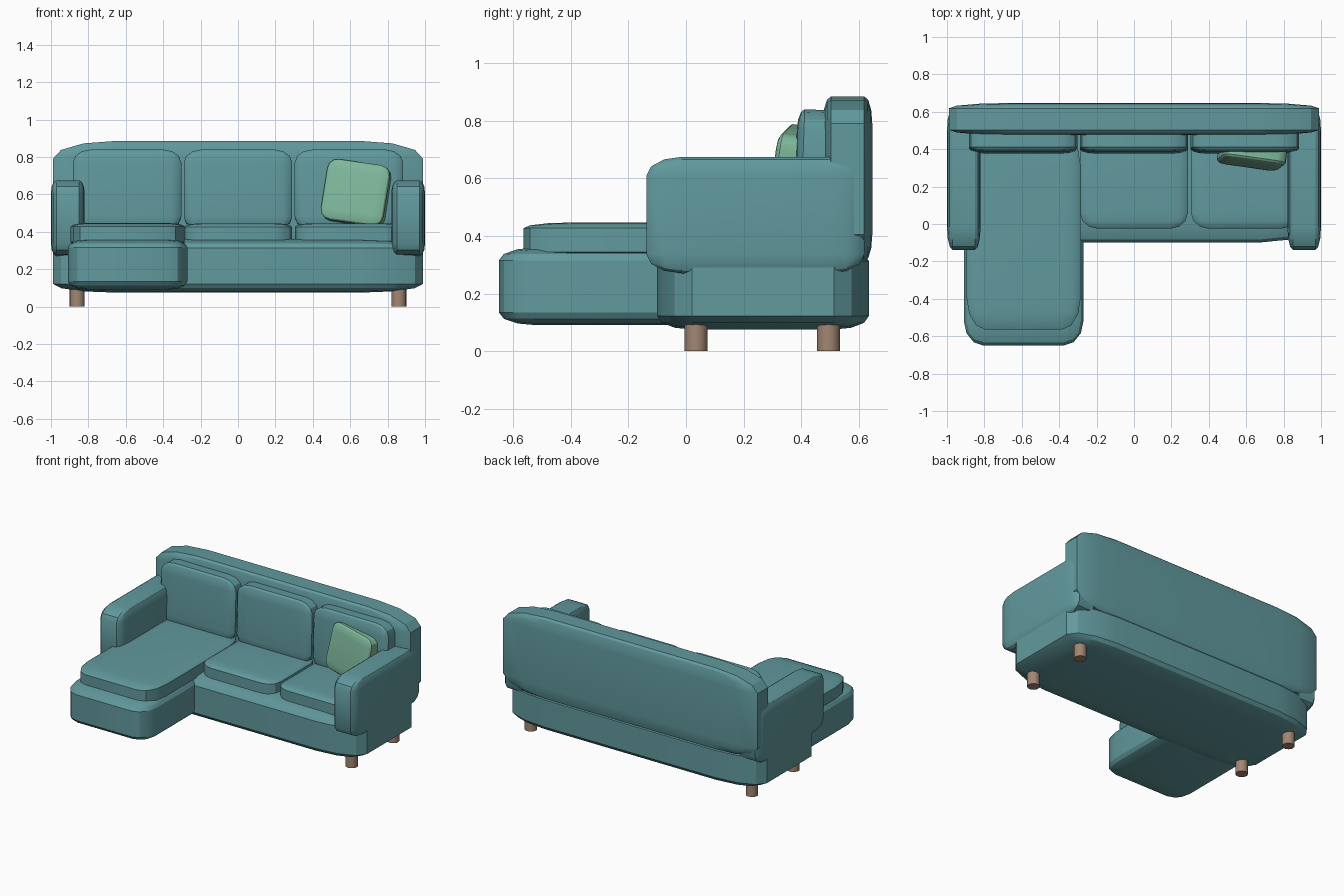
import bpy, bmesh, math
from mathutils import Matrix, Vector

if "Cube" in bpy.data.objects:
    bpy.data.objects.remove(bpy.data.objects["Cube"])


def material(name, color):
    m = bpy.data.materials.new(name)
    m.diffuse_color = (*color, 1)
    m.use_nodes = True
    m.node_tree.nodes["Principled BSDF"].inputs["Base Color"].default_value = m.diffuse_color
    return m


TEAL = material("teal_fabric", (0.12, 0.32, 0.34))
GREEN = material("green_fabric", (0.21, 0.48, 0.33))
WOOD = material("wood", (0.36, 0.24, 0.17))


def finish(name, bm, mat):
    mesh = bpy.data.meshes.new(name)
    bmesh.ops.recalc_face_normals(bm, faces=bm.faces)
    bm.to_mesh(mesh)
    bm.free()
    ob = bpy.data.objects.new(name, mesh)
    bpy.context.collection.objects.link(ob)
    mesh.materials.append(mat)
    bpy.ops.object.select_all(action='DESELECT')
    ob.select_set(True)
    bpy.context.view_layer.objects.active = ob
    bpy.ops.object.shade_smooth_by_angle(angle=math.radians(30))
    return ob


def soft_box(name, xr, yr, zr, mat=TEAL, rot=(0, 0, 0), bevel=0.165):
    """Unit cube rounded first, then stretched, so the rounding stretches too."""
    bm = bmesh.new()
    bmesh.ops.create_cube(bm, size=1)
    bmesh.ops.bevel(bm, geom=bm.edges[:], offset=bevel, offset_type='OFFSET',
                    segments=3, profile=0.5, affect='EDGES')
    ranges = (xr, yr, zr)
    bmesh.ops.scale(bm, vec=Vector([b - a for a, b in ranges]), verts=bm.verts)
    turn = Matrix.Identity(4)
    for angle, axis in zip(rot, 'XYZ'):
        turn = Matrix.Rotation(math.radians(angle), 4, axis) @ turn
    centre = Matrix.Translation([(a + b) / 2 for a, b in ranges])
    bm.transform(centre @ turn)
    return finish(name, bm, mat)


# frame: base, chaise base, backrest
soft_box("base", (-0.99, 0.99), (-0.10, 0.635), (0.075, 0.36))
soft_box("chaise_base", (-0.91, -0.27), (-0.65, 0.15), (0.09, 0.36))
soft_box("backrest", (-0.99, 0.99), (0.475, 0.647), (0.31, 0.885))

# arms
for side, s in (("left", -1), ("right", 1)):
    soft_box(side + "_arm", sorted((s * 0.82, s * 1.0)), (-0.138, 0.62), (0.27, 0.675))

# seat cushions: one long, two short
soft_box("chaise_seat", (-0.895, -0.285), (-0.565, 0.48), (0.325, 0.447))
for i, x in enumerate((0.0, 0.593)):
    soft_box(f"seat_cushion_{i + 1}", (x - 0.288, x + 0.288), (-0.025, 0.48), (0.33, 0.445))

# back cushions
for i in range(3):
    x = (i - 1) * 0.593
    soft_box(f"back_cushion_{i + 1}", (x - 0.29, x + 0.29), (0.38, 0.53), (0.41, 0.838),
             rot=(-2, 0, 0))

# throw pillow leaning on the back cushion
soft_box("throw_pillow", (0.462, 0.802), (0.315, 0.435), (0.44, 0.77), GREEN, rot=(-8, 8, -8))

# legs
for sx, xn in ((-1, "left"), (1, "right")):
    for y, yn in ((0.035, "front"), (0.495, "back")):
        bm = bmesh.new()
        bmesh.ops.create_cone(bm, cap_ends=True, segments=16, radius1=0.04, radius2=0.04,
                              depth=0.1, matrix=Matrix.Translation((sx * 0.86, y, 0.05)))
        finish(f"{yn}_{xn}_leg", bm, WOOD)
